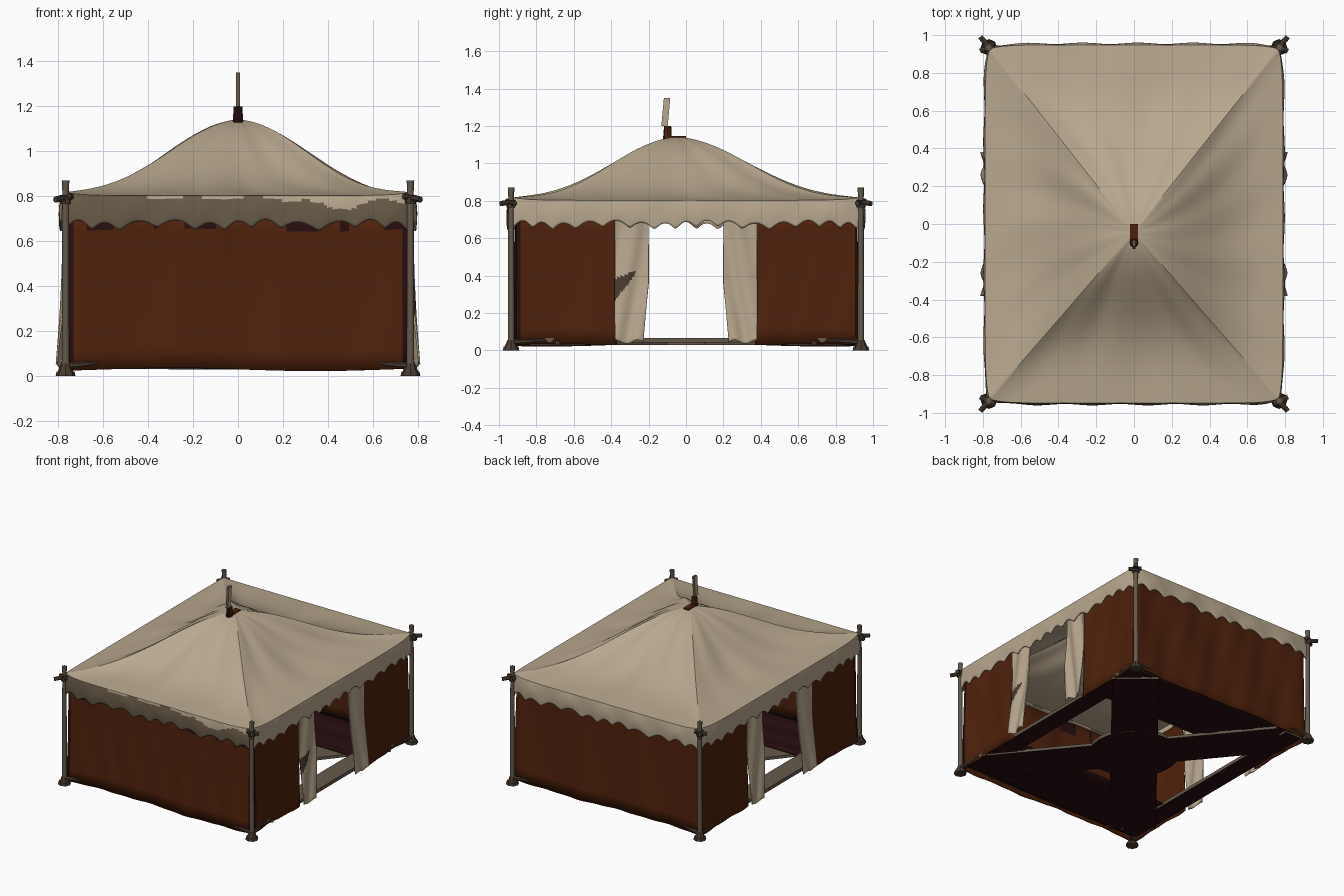
import bpy, bmesh
from math import sin, cos, pi, hypot, atan2
from mathutils import Vector, Matrix

if "Cube" in bpy.data.objects:
    bpy.data.objects.remove(bpy.data.objects["Cube"])


def material(name, rgb):
    m = bpy.data.materials.new(name)
    m.use_nodes = True
    m.diffuse_color = (*rgb, 1)
    bsdf = next(n for n in m.node_tree.nodes if n.type == 'BSDF_PRINCIPLED')
    bsdf.inputs["Base Color"].default_value = (*rgb, 1)
    bsdf.inputs["Roughness"].default_value = 0.9
    return m


CREAM = material("cream canvas", (0.48, 0.39, 0.27))
TAUPE = material("stained canvas", (0.14, 0.105, 0.065))
RUST = material("rust cloth", (0.08, 0.0155, 0.0035))
MAROON = material("dark maroon cloth", (0.02, 0.004, 0.005))
WOOD = material("weathered wood", (0.13, 0.10, 0.07))
DARK = material("dark wood", (0.065, 0.044, 0.03))


def finish(name, bm, mats, rule=None, smooth=True, thickness=0):
    bmesh.ops.recalc_face_normals(bm, faces=bm.faces)
    if rule:
        for f in bm.faces:
            f.material_index = rule(f)
    mesh = bpy.data.meshes.new(name)
    bm.to_mesh(mesh)
    bm.free()
    for m in mats:
        mesh.materials.append(m)
    ob = bpy.data.objects.new(name, mesh)
    bpy.context.collection.objects.link(ob)
    if thickness:
        mod = ob.modifiers.new("cloth thickness", 'SOLIDIFY')
        mod.thickness = thickness
        mod.offset = 0
    if smooth:
        bpy.ops.object.select_all(action='DESELECT')
        ob.select_set(True)
        bpy.context.view_layer.objects.active = ob
        bpy.ops.object.shade_smooth_by_angle(angle=0.7)
    return ob


def sheet(name, nu, nv, func, mats, closed=False, rule=None):
    """Cloth grid: func(u, v) gives a point for u, v in 0..1."""
    bm = bmesh.new()
    cols = nu if closed else nu + 1
    rows = [[bm.verts.new(func(i / nu, j / nv)) for i in range(cols)] for j in range(nv + 1)]
    for low, high in zip(rows, rows[1:]):
        for i in range(nu):
            k = (i + 1) % cols
            bm.faces.new((low[i], low[k], high[k], high[i]))
    bmesh.ops.remove_doubles(bm, verts=bm.verts, dist=0.0001)
    return finish(name, bm, mats, rule, thickness=0.008)


def add_rod(bm, a, b, r1, r2, sides=10):
    a, b = Vector(a), Vector(b)
    d = b - a
    turn = d.to_track_quat('Z', 'Y').to_matrix().to_4x4()
    bmesh.ops.create_cone(bm, cap_ends=True, segments=sides, radius1=r1, radius2=r2,
                          depth=d.length, matrix=Matrix.Translation((a + b) / 2) @ turn)


def add_box(bm, centre, size, angle=0):
    bmesh.ops.create_cube(bm, size=1, matrix=Matrix.Translation(centre)
                          @ Matrix.Rotation(angle, 4, 'Z') @ Matrix.Diagonal((*size, 1)))


# Roof canopy with its hanging toothed valance
EAVE_X, EAVE_Y = 0.785, 0.945
PEAK = Vector((0, -0.045))
RINGS, DROP = 20, 10


def eave(u):
    """Point on the eave outline, how near it is to a corner, and the side index."""
    side, t = int(u * 4) % 4, (u * 4) % 1 * 2 - 1
    x, y = [(t, -1), (1, t), (-t, 1), (-1, -t)][side]
    corner = abs(t) ** 10
    return Vector((x * (EAVE_X - 0.022 * corner), y * (EAVE_Y - 0.022 * corner))), corner, side, t


def canopy(u, v):
    p, corner, side, t = eave(u)
    k = v * (RINGS + DROP)
    eave_z = 0.80 + 0.015 * corner
    if k <= RINGS:
        s = k / RINGS
        steep = 1.45 + (0.4 * (1 - t * t) if side in (0, 2) else 0)
        f = 0.8 * ((1 + cos(pi * s)) / 2) ** steep + 0.2 * (1 - s)
        folds = sin(u * 2 * pi * 9 + 3 * s) + 0.6 * sin(u * 2 * pi * 17 - 5 * s)
        z = eave_z + (1.138 - eave_z) * f + 0.005 * folds * sin(pi * s) * (0.4 + s)
        q = PEAK + (p - PEAK) * s
        return (q.x, q.y, z)
    d = (k - RINGS) / DROP
    teeth = 11 if side in (0, 2) else 15
    hem = 0.652 + 0.036 * abs(sin((t + 1) * pi * teeth / 2 + 0.5 * sin(t * 7))) + 0.008 * sin(t * 11)
    sway = 0.004 * sin(t * 17 + side) + 0.008
    out = 1 + sway * sin(d * pi * 0.8)
    return (p.x * out, p.y * out, eave_z + (hem - eave_z) * d)


def canopy_colour(f):
    """Stain on the front valance with a ragged upper edge."""
    c = f.calc_center_median()
    top = 0.79 + 0.008 * sin(c.x * 23)
    if c.x > 0.2:
        top -= 0.025 + 0.018 * sin(c.x * 15 + 1)
    elif c.x < -0.4:
        top = 0.82
    return 1 if c.y < -0.925 and abs(c.x) < 0.765 and abs(f.normal.z) < 0.5 and c.z < top else 0


sheet("roof_canopy", 512, RINGS + DROP, canopy, [CREAM, TAUPE], True, canopy_colour)

# Cloth walls wrap each end and stop at the side doorways
WALL_X, WALL_Y, DOOR = 0.75, 0.905, 0.37


def wall(sign):
    run, wide = WALL_Y - DOOR, 2 * WALL_X
    total = 2 * run + wide

    def point(u, v):
        d = u * total
        fold = 0.006 * sin(d * 13 + v * 2) + 0.003 * sin(d * 31 - v * 5)
        flare = 0.015 * (1 - v) ** 2
        if d < run:
            x, y = WALL_X + fold + flare, DOOR + d
        elif d < run + wide:
            x, y = WALL_X - (d - run), WALL_Y + fold + flare
        else:
            x, y = -WALL_X - fold - flare, WALL_Y - (d - run - wide)
        return (x, sign * y, 0.028 + 0.007 * sin(d * 5) + 0.71 * v)
    return point


def wall_colour(f):
    """Dark shreds under the front valance and dark front corners."""
    c = f.calc_center_median()
    shred = c.z > 0.68 and sin(c.x * 13 + 4) + sin(c.x * 29) > 0.2
    return 1 if c.y < -0.88 and (shred or abs(c.x) > 0.735) else 0


for label, sign in (("front", -1), ("back", 1)):
    sheet(label + "_wall", 130, 8, wall(sign), [RUST, MAROON], False, wall_colour)


# Doorway curtains tied back on both sides
def curtain_colour(f):
    """Dark tapering stain beside one doorway."""
    c = f.calc_center_median()
    rise = c.z - 0.33 - (c.y + 0.37) * 0.9
    return 1 if c.x > 0 and c.y < -0.27 and abs(rise) < (-0.25 - c.y) * 0.45 else 0


for side, sx in (("left", 1), ("right", -1)):
    for end, sy in (("front", -1), ("back", 1)):
        def curtain(u, v, sx=sx, sy=sy):
            inner = 0.20 + 0.03 * max(0, 1 - v * 2.2)
            y = inner + (0.38 - inner) * u
            x = 0.77 + 0.03 * (1 - v) ** 2 + 0.008 * sin(u * 8 + v * 5)
            return (sx * x, sy * y, 0.045 + 0.01 * sin(u * 8) + 0.68 * v)
        sheet(side + "_" + end + "_curtain", 28, 48, curtain, [CREAM, DARK], False, curtain_colour)

# Corner posts with feet, lashings and crossed pegs
for side, sx in (("left", 1), ("right", -1)):
    for end, sy in (("front", -1), ("back", 1)):
        x, y = sx * 0.768, sy * 0.935
        name = side + "_" + end
        bm = bmesh.new()
        add_rod(bm, (x, y, 0.02), (x, y, 0.82), 0.018, 0.015)
        add_rod(bm, (x, y, 0.80), (x, y, 0.87), 0.014, 0.018)
        finish(name + "_post", bm, [WOOD])
        bm = bmesh.new()
        add_rod(bm, (x, y, 0), (x, y, 0.02), 0.044, 0.04, 8)
        add_rod(bm, (x, y, 0.02), (x, y, 0.055), 0.034, 0.02, 8)
        add_rod(bm, (x, y, 0.765), (x, y, 0.805), 0.024, 0.026, 8)
        add_rod(bm, (x - sx * 0.04, y - sy * 0.045, 0.80), (x + sx * 0.045, y + sy * 0.055, 0.785), 0.016, 0.014, 7)
        add_rod(bm, (x + sx * 0.045, y - sy * 0.02, 0.785), (x - sx * 0.03, y + sy * 0.02, 0.80), 0.014, 0.014, 7)
        finish(name + "_post_fittings", bm, [DARK])
        bm = bmesh.new()
        add_rod(bm, (x, y, 0.045), (x - sx * 0.14, y - sy * 0.005, 0.055), 0.016, 0.006, 6)
        add_rod(bm, (x, y, 0.045), (x - sx * 0.005, y - sy * 0.18, 0.055), 0.016, 0.006, 6)
        finish(name + "_hem_ties", bm, [DARK])


# Floor: broad crossed boards, central disc and door sills, dark beneath
def underside(f):
    return 1 if f.normal.z < -0.5 else 0


SPAN_X, SPAN_Y = 1.30, 1.58
for name, sign in (("floor_board_a", 1), ("floor_board_b", -1)):
    bm = bmesh.new()
    add_box(bm, (0, 0, 0.04), (hypot(SPAN_X, SPAN_Y), 0.32, 0.02), sign * atan2(SPAN_Y, SPAN_X))
    finish(name, bm, [WOOD, MAROON], underside, False)
bm = bmesh.new()
add_rod(bm, (0, 0, 0.028), (0, 0, 0.053), 0.31, 0.31, 24)
finish("floor_disc", bm, [WOOD, MAROON], underside)
for side, sx in (("left", 1), ("right", -1)):
    bm = bmesh.new()
    add_box(bm, (sx * 0.69, 0, 0.054), (0.14, 1.76, 0.025))
    finish(side + "_door_sill", bm, [WOOD, MAROON], underside, False)

# Ground cloths at each end
for end, sy in (("front", -1), ("back", 1)):
    sheet(end + "_ground_cloth", 30, 10, lambda u, v, sy=sy: (
        1.48 * (u - 0.5), sy * (0.43 + 0.47 * v), 0.055 + 0.008 * sin(v * 16 + u * 3)), [MAROON])

# Peak cap and finial
bm = bmesh.new()
add_box(bm, (0, -0.055, 1.135), (0.044, 0.11, 0.022))
add_rod(bm, (0, -0.10, 1.12), (0, -0.098, 1.20), 0.024, 0.019, 8)
finish("peak_cap", bm, [RUST, MAROON], lambda f: 1 if f.normal.y < -0.5 else 0, False)
bm = bmesh.new()
add_box(bm, (0, -0.108, 1.275), (0.018, 0.034, 0.15))
for v in bm.verts:
    v.co.y += (v.co.z - 1.275) * 0.09
finish("peak_finial", bm, [WOOD, CREAM], lambda f: 1 if abs(f.normal.x) > 0.5 else 0, False)
